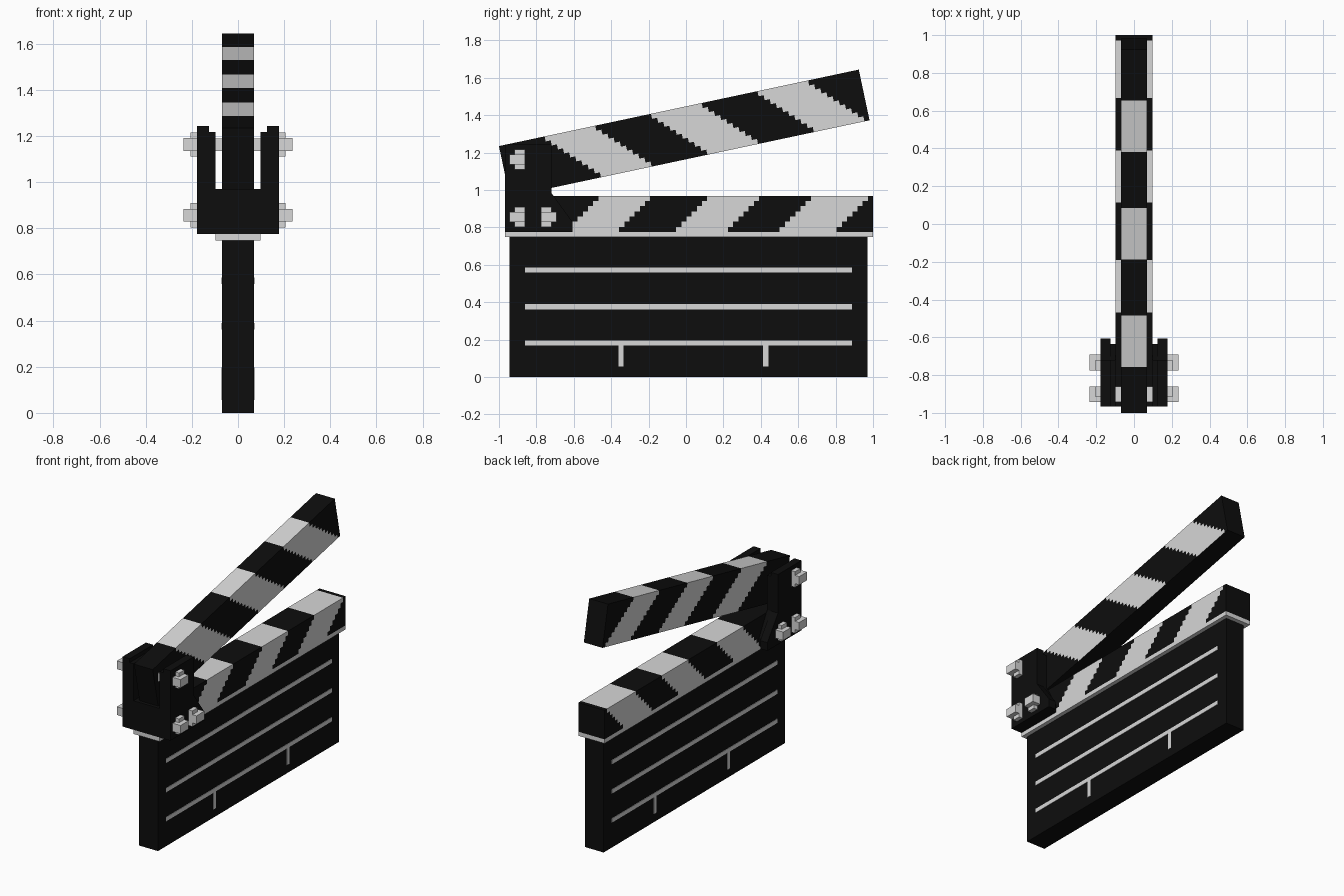
import bpy, bmesh
from math import radians
from mathutils import Matrix, Vector

V = 0.0277           # block size
BACK = -0.967        # hinge end of the lower bar

cube = bpy.data.objects.get("Cube")
if cube:
    bpy.data.objects.remove(cube, do_unlink=True)


def material(name, value):
    m = bpy.data.materials.new(name)
    m.use_nodes = True
    colour = (value, value, value, 1)
    m.diffuse_color = colour
    m.node_tree.nodes["Principled BSDF"].inputs["Base Color"].default_value = colour
    return m


BLACK = material("black", 0.004)
WHITE = material("white", 0.68)


def finish(bm, name, mats):
    bmesh.ops.recalc_face_normals(bm, faces=bm.faces)
    mesh = bpy.data.meshes.new(name)
    bm.to_mesh(mesh)
    bm.free()
    for m in mats:
        mesh.materials.append(m)
    ob = bpy.data.objects.new(name, mesh)
    bpy.context.scene.collection.objects.link(ob)
    return ob


def add_box(bm, lo, hi):
    lo, hi = Vector(lo), Vector(hi)
    mat = Matrix.Translation((lo + hi) / 2) @ Matrix.Diagonal((*(hi - lo), 1))
    bmesh.ops.create_cube(bm, size=1, matrix=mat)


def box(name, lo, hi, mat):
    bm = bmesh.new()
    add_box(bm, lo, hi)
    return finish(bm, name, [mat])


def prism(name, x0, x1, profile, mat):
    bm = bmesh.new()
    face = bm.faces.new([bm.verts.new((x0, y, z)) for y, z in profile])
    cap = bmesh.ops.extrude_face_region(bm, geom=[face], use_keep_orig=True)
    verts = [g for g in cap["geom"] if isinstance(g, bmesh.types.BMVert)]
    bmesh.ops.translate(bm, verts=verts, vec=(x1 - x0, 0, 0))
    return finish(bm, name, [mat])


def striped_bar(name, half, cols, rows, lean, bands):
    """Bar from the origin along +y, top at z = 0, with stepped diagonal stripes."""
    bm = bmesh.new()
    add_box(bm, (-half, 0, -rows * V), (half, cols * V, 0))
    cuts = [((0, i * V, 0), (0, 1, 0)) for i in range(1, cols)]
    cuts += [((0, 0, -r * V), (0, 0, 1)) for r in range(1, rows)]
    for co, no in cuts:
        bmesh.ops.bisect_plane(bm, geom=bm.verts[:] + bm.edges[:] + bm.faces[:],
                               plane_co=co, plane_no=no)
    bm.normal_update()
    for f in bm.faces:
        c = f.calc_center_median()
        row = int(-c.z / V)
        k = int(c.y / V) + lean * row
        painted = abs(f.normal.x) > 0.5 or f.normal.z > 0.5
        f.material_index = int(painted and any(a <= k < b for a, b in bands))
    # merge the blocks of each stripe into clean faces
    bmesh.ops.dissolve_limit(bm, angle_limit=0.01, verts=bm.verts[:],
                             edges=bm.edges[:], delimit={'MATERIAL'})
    return finish(bm, name, [BLACK, WHITE])


# Slate board and the pale ledge on top of it
box("slate_board", (-2.5 * V, -0.945, 0), (2.5 * V, 0.97, 27 * V), BLACK)
box("ledge", (-3.5 * V, BACK, 27 * V), (3.5 * V, 1, 28 * V), WHITE)

# Writing lines and dividers on both faces of the board
for side, label in ((1, "left"), (-1, "right")):
    xs = sorted((side * 2.5 * V, side * (2.5 * V + 0.003)))
    bm = bmesh.new()
    for z in (0.168, 0.362, 0.558):
        add_box(bm, (xs[0], -0.862, z), (xs[1], 0.888, z + V))
    for y in (-0.362, 0.413):
        add_box(bm, (xs[0], y, 0.056), (xs[1], y + V, 0.168))
    finish(bm, label + "_writing_lines", [WHITE])

# Fixed lower clap stick
lower = striped_bar("lower_clap_stick", 3.5 * V, 71, 7, 1,
                    ((18, 28), (39, 49), (59, 70)))
lower.location = (0, BACK, 35 * V)

# Raised upper clap stick
upper = striped_bar("upper_clap_stick", 2.5 * V, 71, 10, -1,
                    ((9, 19), (30, 40), (51, 61)))
upper.location = (0, -1, 1.235)
upper.rotation_euler.x = radians(12)

# Hinge plates with bolts on each side
BOLTS = ((-0.902, 1.163, "pivot"), (-0.902, 0.856, "rear"), (-0.733, 0.856, "front"))


def plate_profile(front, top):
    return [(BACK, 28 * V), (front, 28 * V), (front, 0.83), (-0.72, 0.985),
            (-0.72, top), (BACK, top)]


for s, label in ((1, "left"), (-1, "right")):
    prism(label + "_inner_plate", s * 3.5 * V, s * 4.5 * V,
          plate_profile(-0.635, 1.217), BLACK)
    prism(label + "_outer_plate", s * 4.5 * V, s * 6.4 * V,
          plate_profile(-0.607, 1.243), BLACK)
    for y, z, kind in BOLTS:
        bm = bmesh.new()
        shift = 0.5 * V if y < -0.8 and z > 1 else 0
        x0, x1, x2 = (s * n * V for n in (6.4, 7.4, 8.5))
        cy = y + (0.5 * V if kind != "front" else -0.5 * V)
        add_box(bm, (min(x0, x1), cy - V, z - 1.9 * V), (max(x0, x1), cy + V, z + 1.9 * V))
        add_box(bm, (min(x0, x2), y - 1.5 * V, z - V), (max(x0, x2), y + 1.5 * V, z + V))
        finish(bm, f"{label}_{kind}_bolt", [WHITE])

# Pivot pin through the gap between plates and upper stick
box("pivot_pin", (-3.5 * V, -0.943, 1.135), (3.5 * V, -0.86, 1.19), WHITE)
